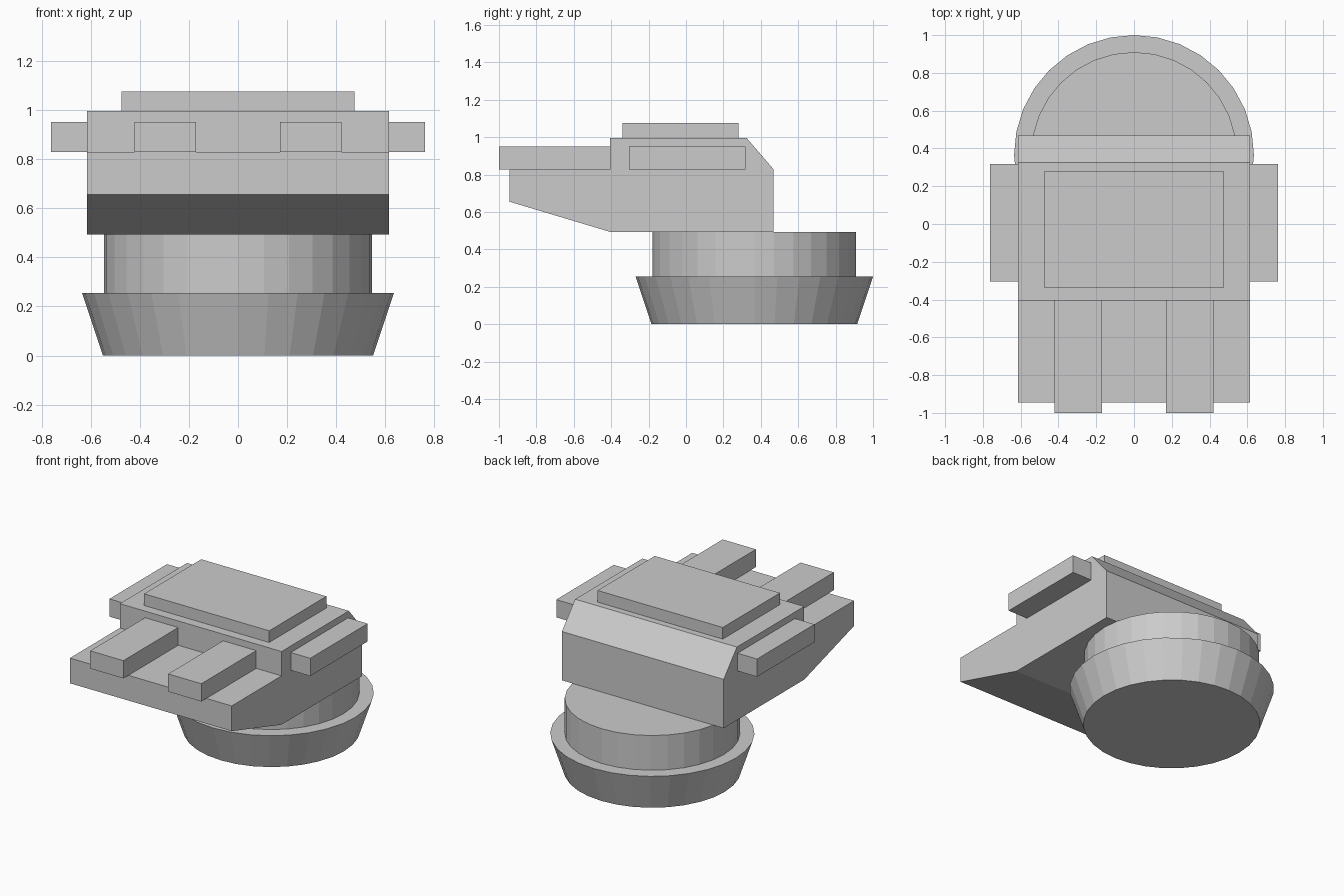
import bpy, bmesh
from mathutils import Matrix

cube = bpy.data.objects.get("Cube")
if cube:
    bpy.data.objects.remove(cube, do_unlink=True)

# One plain grey for the whole model
grey = bpy.data.materials.new("plain_grey")
grey.use_nodes = True
colour = (0.6, 0.6, 0.6, 1)
grey.diffuse_color = colour
grey.node_tree.nodes["Principled BSDF"].inputs["Base Color"].default_value = colour


def finish(name, bm):
    bmesh.ops.recalc_face_normals(bm, faces=bm.faces[:])
    mesh = bpy.data.meshes.new(name)
    bm.to_mesh(mesh)
    bm.free()
    mesh.materials.append(grey)
    obj = bpy.data.objects.new(name, mesh)
    bpy.context.collection.objects.link(obj)
    return obj


def box(name, x, y, z):
    bm = bmesh.new()
    bmesh.ops.create_cube(bm, size=1)
    for v in bm.verts:
        v.co = [r[0] if c < 0 else r[1] for c, r in zip(v.co, (x, y, z))]
    return finish(name, bm)


def drum(name, y, z, r_low, r_high):
    bm = bmesh.new()
    bmesh.ops.create_cone(bm, cap_ends=True, segments=32,
                          radius1=r_low, radius2=r_high, depth=z[1] - z[0],
                          matrix=Matrix.Translation((0, y, sum(z) / 2)))
    return finish(name, bm)


def side_profile(name, points, half_width):
    bm = bmesh.new()
    face = bm.faces.new([bm.verts.new((-half_width, y, z)) for y, z in points])
    out = bmesh.ops.extrude_face_region(bm, geom=[face])
    moved = [g for g in out["geom"] if isinstance(g, bmesh.types.BMVert)]
    bmesh.ops.translate(bm, verts=moved, vec=(2 * half_width, 0, 0))
    return finish(name, bm)


# Round base: flared foot and straight collar
BASE_Y = 0.365
drum("base_foot", BASE_Y, (0, 0.255), 0.55, 0.635)
drum("base_collar", BASE_Y, (0.255, 0.493), 0.545, 0.545)

# Main body: low sloped nose, raised cabin, chamfered back
side_profile("body", [(-0.945, 0.828), (-0.945, 0.655), (-0.405, 0.493),
                      (0.468, 0.493), (0.468, 0.828), (0.325, 0.995),
                      (-0.405, 0.995), (-0.405, 0.828)], 0.614)

# Raised roof plate
box("roof_plate", (-0.475, 0.475), (-0.34, 0.28), (0.995, 1.075))

# Paired front bars and side pods
for side, s in (("left", 1), ("right", -1)):
    box(side + "_front_bar", sorted((s * 0.17, s * 0.422)), (-1, -0.405), (0.828, 0.95))
    box(side + "_side_pod", sorted((s * 0.614, s * 0.762)), (-0.305, 0.318), (0.828, 0.95))
